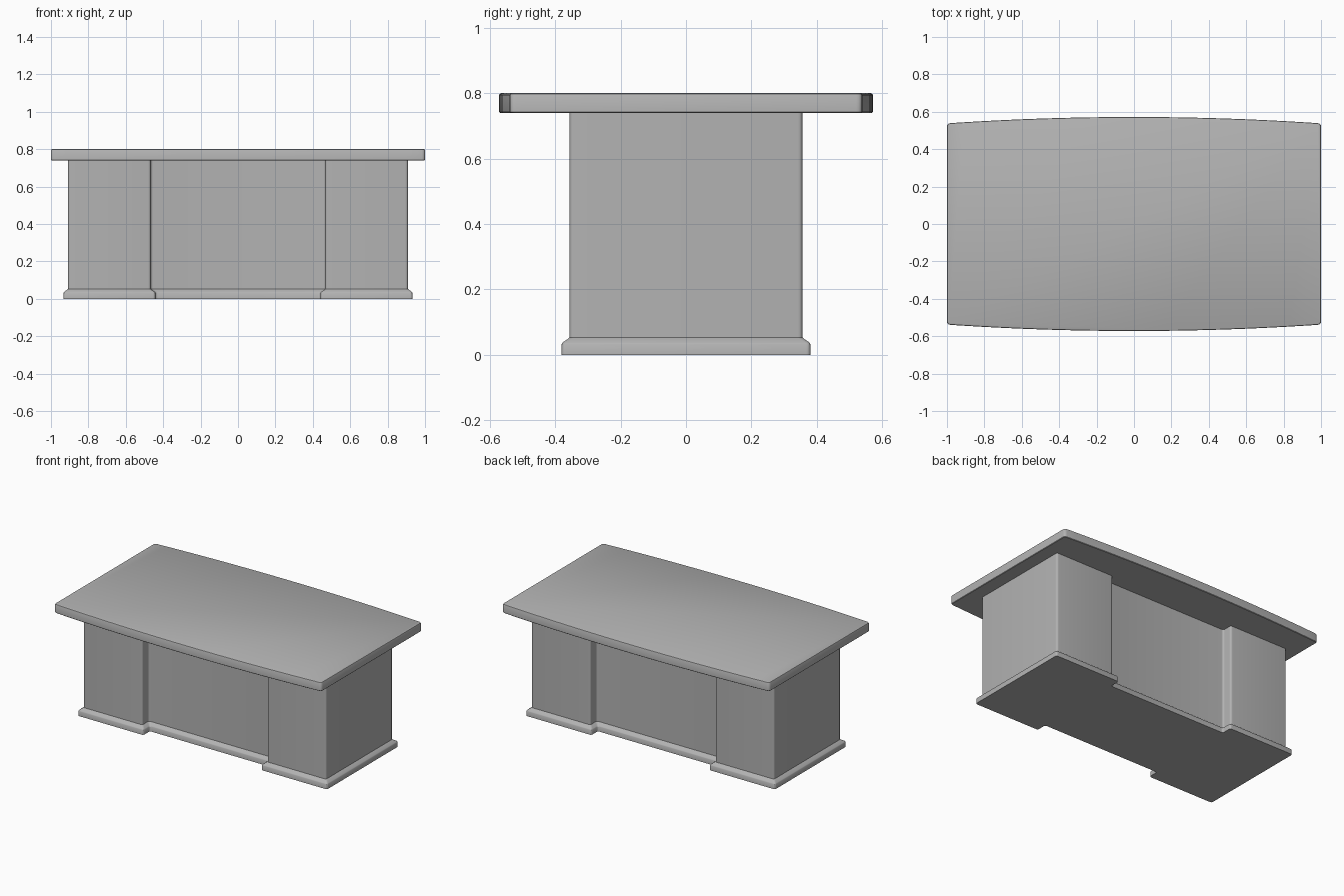
import bpy, bmesh, math
from mathutils import Vector

if "Cube" in bpy.data.objects:
    bpy.data.objects.remove(bpy.data.objects["Cube"], do_unlink=True)

grey = bpy.data.materials.new("plain grey")
grey.use_nodes = True
colour = (0.45, 0.45, 0.45, 1)
grey.diffuse_color = colour
grey.node_tree.nodes["Principled BSDF"].inputs["Base Color"].default_value = colour


def rounded(points, radius, steps=4):
    """Round every true corner of a closed outline."""
    out = []
    for i, p in enumerate(points):
        a = (points[i - 1] - p).normalized()
        b = (points[(i + 1) % len(points)] - p).normalized()
        if a.dot(b) < -0.9:
            out.append(p)
            continue
        for k in range(steps + 1):
            t = k / steps
            out.append(p + a * radius * (1 - t) ** 2 + b * radius * t ** 2)
    return out


def pedestal_outline(grow):
    """Desk footprint with a shallow recess in the middle of front and back."""
    x, y = 0.908 + grow, 0.356 + grow
    notch_x, notch_y = 0.467 - grow, 0.286 + grow
    half = [(x, -y), (x, y), (notch_x, y), (notch_x, notch_y),
            (-notch_x, notch_y), (-notch_x, y)]
    other = [(-x, y), (-x, -y), (-notch_x, -y), (-notch_x, -notch_y),
             (notch_x, -notch_y), (notch_x, -y)]
    return rounded([Vector(p) for p in half + other], 0.014)


def top_outline(grow):
    """Worktop with gently bowed front and back edges."""
    steps = 24
    back = []
    for i in range(steps + 1):
        u = 1 - 2 * i / steps
        back.append(Vector((u * (1 + grow), 0.572 - 0.034 * u * u + grow)))
    return rounded(back + [-p for p in back], 0.018)


def loft(name, outline, layers):
    """Stack copies of an outline, each layer given as (grow, height)."""
    bm = bmesh.new()
    rings = [[bm.verts.new((p.x, p.y, z)) for p in outline(grow)]
             for grow, z in layers]
    for low, high in zip(rings, rings[1:]):
        for i in range(len(low)):
            j = (i + 1) % len(low)
            bm.faces.new((low[i], low[j], high[j], high[i]))
    bm.faces.new(rings[0][::-1])
    bm.faces.new(rings[-1])
    bmesh.ops.recalc_face_normals(bm, faces=bm.faces)
    mesh = bpy.data.meshes.new(name)
    bm.to_mesh(mesh)
    bm.free()
    mesh.materials.append(grey)
    obj = bpy.data.objects.new(name, mesh)
    bpy.context.collection.objects.link(obj)
    bpy.ops.object.select_all(action='DESELECT')
    obj.select_set(True)
    bpy.context.view_layer.objects.active = obj
    bpy.ops.object.shade_smooth_by_angle(angle=math.radians(35))
    return obj


# Plinth with a sloping shoulder
loft("plinth", pedestal_outline,
     [(0.025, 0), (0.025, 0.032), (0.022, 0.037), (0.005, 0.049), (0, 0.053)])

# Recessed desk body
loft("desk_body", pedestal_outline, [(0, 0.053), (0, 0.74)])

# Worktop with softened edges
loft("desk_top", top_outline,
     [(-0.003, 0.74), (0, 0.743), (0, 0.794), (-0.002, 0.798), (-0.006, 0.8)])
